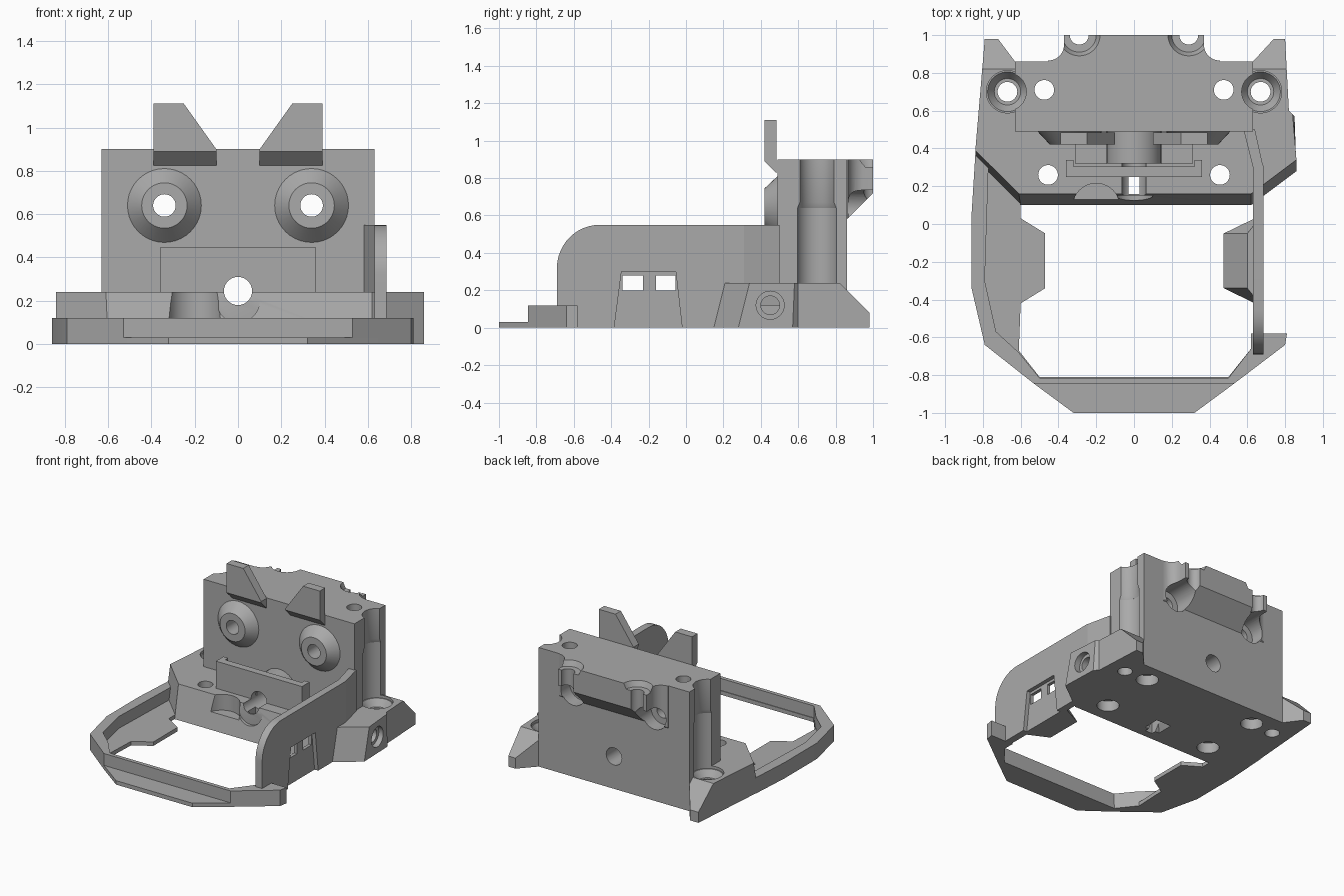
import bpy, bmesh
from math import cos, sin, pi, radians

cube = bpy.data.objects.get("Cube")
if cube:
    bpy.data.objects.remove(cube, do_unlink=True)

grey = bpy.data.materials.new("plain grey")
grey.use_nodes = True
COLOUR = (0.40, 0.40, 0.40, 1)
grey.diffuse_color = COLOUR
grey.node_tree.nodes["Principled BSDF"].inputs["Base Color"].default_value = COLOUR


def prism(name, axis, a, b, pts, end=None):
    """Extrude a profile along an axis from a to b, lofting to a second profile if given."""
    place = {"x": lambda u, v, w: (w, u, v), "y": lambda u, v, w: (u, w, v),
             "z": lambda u, v, w: (u, v, w)}[axis]
    bm = bmesh.new()
    lo = [bm.verts.new(place(u, v, a)) for u, v in pts]
    hi = [bm.verts.new(place(u, v, b)) for u, v in (end or pts)]
    bm.faces.new(lo)
    bm.faces.new(hi)
    for i in range(len(lo)):
        j = (i + 1) % len(lo)
        bm.faces.new((lo[i], lo[j], hi[j], hi[i]))
    bmesh.ops.recalc_face_normals(bm, faces=bm.faces)
    mesh = bpy.data.meshes.new(name)
    bm.to_mesh(mesh)
    bm.free()
    mesh.materials.append(grey)
    obj = bpy.data.objects.new(name, mesh)
    bpy.context.collection.objects.link(obj)
    return obj


def circle(u, v, r, n=40):
    return [(u + r * cos(2 * pi * i / n), v + r * sin(2 * pi * i / n)) for i in range(n)]


def rod(axis, u, v, a, b, r, r2=None, name="cutter"):
    return prism(name, axis, a, b, circle(u, v, r), circle(u, v, r2 or r))


def box(x0, x1, y0, y1, z0, z1, name="cutter"):
    return prism(name, "z", z0, z1, [(x0, y0), (x1, y0), (x1, y1), (x0, y1)])


def combine(obj, others, operation="DIFFERENCE"):
    for other in others:
        mod = obj.modifiers.new("bool", "BOOLEAN")
        mod.operation, mod.solver, mod.object = operation, "EXACT", other
        bpy.context.view_layer.objects.active = obj
        bpy.ops.object.modifier_apply(modifier=mod.name)
        bpy.data.objects.remove(other, do_unlink=True)


# Base block with sloping front and flanks
back = [(0.82, 0.6), (0.8, 0.98), (0.74, 0.98), (0.63, 0.86),
        (-0.63, 0.86), (-0.72, 0.98), (-0.79, 0.98)]
base = prism("base_block", "z", 0, 0.24,
             [(-0.84, 0.34), (-0.6, 0.1), (0.62, 0.1), (0.86, 0.28), (0.85, 0.57)] + back,
             [(-0.84, 0.39), (-0.61, 0.16), (0.62, 0.16), (0.86, 0.34), (0.84, 0.58)] + back)
combine(base, [prism("cutter", "x", -1, 1,
                     [(0.82, 0.24), (0.99, 0.07), (1.1, 0.07), (1.1, 0.4), (0.82, 0.4)])])

# Tower with an overhanging back ledge
tower = box(-0.63, 0.63, 0.49, 0.86, 0, 0.9, "tower")
ledge = prism("ledge", "x", -0.455, 0.455,
              [(0.8, 0.9), (1, 0.9), (1, 0.72), (0.86, 0.58), (0.8, 0.58)])
cuts = []
for s in (-1, 1):
    cuts += [rod("z", s * 0.455, 0.95, 0.4, 1, 0.085),
             box(min(s * 0.37, s * 0.6), max(s * 0.37, s * 0.6), 0.95, 1.1, 0.4, 1)]
combine(ledge, cuts)
combine(tower, [ledge], "UNION")
combine(base, [tower], "UNION")
base.name = "body"

# Conical bosses and pointed fins on the tower front
for s in (-1, 1):
    combine(base, [rod("y", s * 0.34, 0.64, 0.5, 0.42, 0.18, 0.105, "boss")], "UNION")
    fin = prism("fin", "y", 0.42, 0.485,
                [(s * 0.39, 0.82), (s * 0.1, 0.82), (s * 0.1, 0.9),
                 (s * 0.25, 1.11), (s * 0.39, 1.11)])
    combine(fin, [prism("cutter", "x", -1, 1, [(0.4, 0.92), (0.4, 0.8), (0.495, 0.8),
                                               (0.495, 0.815), (0.42, 0.89)])])
    fin.name = "right_fin" if s < 0 else "left_fin"

# Bores, screw channels and counterbores on both sides
cuts = []
for s in (-1, 1):
    cuts += [rod("y", s * 0.34, 0.64, 0.3, 1.1, 0.052),
             rod("y", s * 0.34, 0.64, 0.76, 1.1, 0.1),
             rod("z", s * 0.475, 0.71, -0.1, 1, 0.052),
             rod("z", s * 0.475, 0.71, -0.1, 0.08, 0.078),
             rod("z", s * 0.455, 0.26, -0.1, 0.3, 0.052),
             rod("z", s * 0.455, 0.26, -0.1, 0.08, 0.078),
             rod("z", s * 0.67, 0.7, -0.1, 0.3, 0.052),
             rod("z", s * 0.67, 0.7, 0.17, 0.23, 0.07, 0.112),
             rod("z", s * 0.67, 0.7, 0.22, 0.64, 0.112),
             rod("z", s * 0.67, 0.7, 0.639, 0.67, 0.112, 0.1),
             rod("z", s * 0.67, 0.7, 0.66, 1, 0.1),
             rod("z", s * 0.29, 1, 0.5, 1, 0.05),
             rod("z", s * 0.29, 1, 0.86, 0.95, 0.09, 0.135)]
# Side pocket, front notch, and the slot behind the front panel
cuts += [rod("x", 0.45, 0.12, 0.6, 1, 0.05), rod("x", 0.45, 0.12, 0.81, 1, 0.075),
         rod("z", -0.2, 0.09, 0.12, 0.3, 0.125),
         box(-0.31, 0.31, 0.32, 0.42, 0.14, 0.3),
         box(-0.03, 0.03, 0.16, 0.25, -0.1, 0.3)]
combine(base, cuts)

# Front panel, its end returns and the central sleeve
panel = box(-0.36, 0.36, 0.25, 0.305, 0.2, 0.445, "front_panel")
for s in (-1, 1):
    x0, x1 = sorted((s * 0.32, s * 0.36))
    combine(panel, [box(x0, x1, 0.26, 0.34, 0.2, 0.445)], "UNION")
sleeve = rod("y", 0, 0.245, 0.32, 0.5, 0.145, name="sleeve")
for part in (base, panel, sleeve):
    combine(part, [rod("y", 0, 0.245, 0.05, 1.1, 0.065)])
combine(base, [rod("y", 0, 0.2, 0.05, 0.15, 0.1)])
combine(base, [prism("cutter", "z", -0.01, 0.08,
                     [(-0.07, 0.19), (0.07, 0.19), (0.07, 0.33), (-0.07, 0.33)],
                     [(-0.01, 0.25), (0.01, 0.25), (0.01, 0.27), (-0.01, 0.27)])])

# Thin floor frame with a side tab, and the low wall standing on it
side = [(-0.84, 0.37), (-0.86, 0.05), (-0.86, -0.34), (-0.79, -0.64), (-0.53, -0.845)]
front = [(0.53, -0.845), (0.8, -0.64), (0.81, -0.58), (0.62, -0.58), (0.62, -0.66)]
prism("floor_frame", "z", 0, 0.03,
      side + [(-0.32, -1), (0.32, -1)] + front +
      [(0.5, -0.81), (-0.5, -0.81), (-0.61, -0.67), (-0.6, -0.42), (-0.47, -0.34),
       (-0.47, -0.05), (-0.6, 0.03), (-0.6, 0.12)])
prism("frame_wall", "z", 0.005, 0.12,
      side + front + [(0.5, -0.815), (-0.5, -0.815), (-0.61, -0.68),
                      (-0.73, -0.57), (-0.79, -0.3), (-0.77, 0.32)])

# Tall side arm with a rounded front corner and a bent rear end
arc = [(-0.46 - 0.23 * cos(t * pi / 24), 0.32 + 0.23 * sin(t * pi / 24)) for t in range(13)]
arm = prism("side_arm", "x", 0.63, 0.685, [(0.31, 0), (-0.69, 0)] + arc + [(0.31, 0.55)])
hood = [(-0.39, -0.05), (-0.345, 0.3), (-0.055, 0.3), (-0.015, -0.05)]
combine(arm, [prism("cutter", "x", 0.655, 0.8, hood),
              box(0.5, 0.8, -0.34, -0.23, 0.2, 0.28),
              box(0.5, 0.8, -0.16, -0.055, 0.2, 0.28)])
prism("arm_bend", "z", 0.12, 0.55,
      [(0.63, 0.3), (0.685, 0.3), (0.64, 0.5), (0.58, 0.5)])

# Inward tab under the arm windows
prism("arm_tab", "z", 0, 0.12,
      [(0.64, 0.03), (0.475, -0.05), (0.475, -0.34), (0.64, -0.42)],
      [(0.64, 0), (0.6, -0.05), (0.6, -0.34), (0.64, -0.39)])

# Smooth the round surfaces, keep edges sharp
bpy.ops.object.select_all(action="DESELECT")
for obj in bpy.context.collection.objects:
    if obj.type == "MESH" and grey.name in obj.data.materials:
        obj.select_set(True)
        bpy.context.view_layer.objects.active = obj
bpy.ops.object.shade_smooth_by_angle(angle=radians(30))
